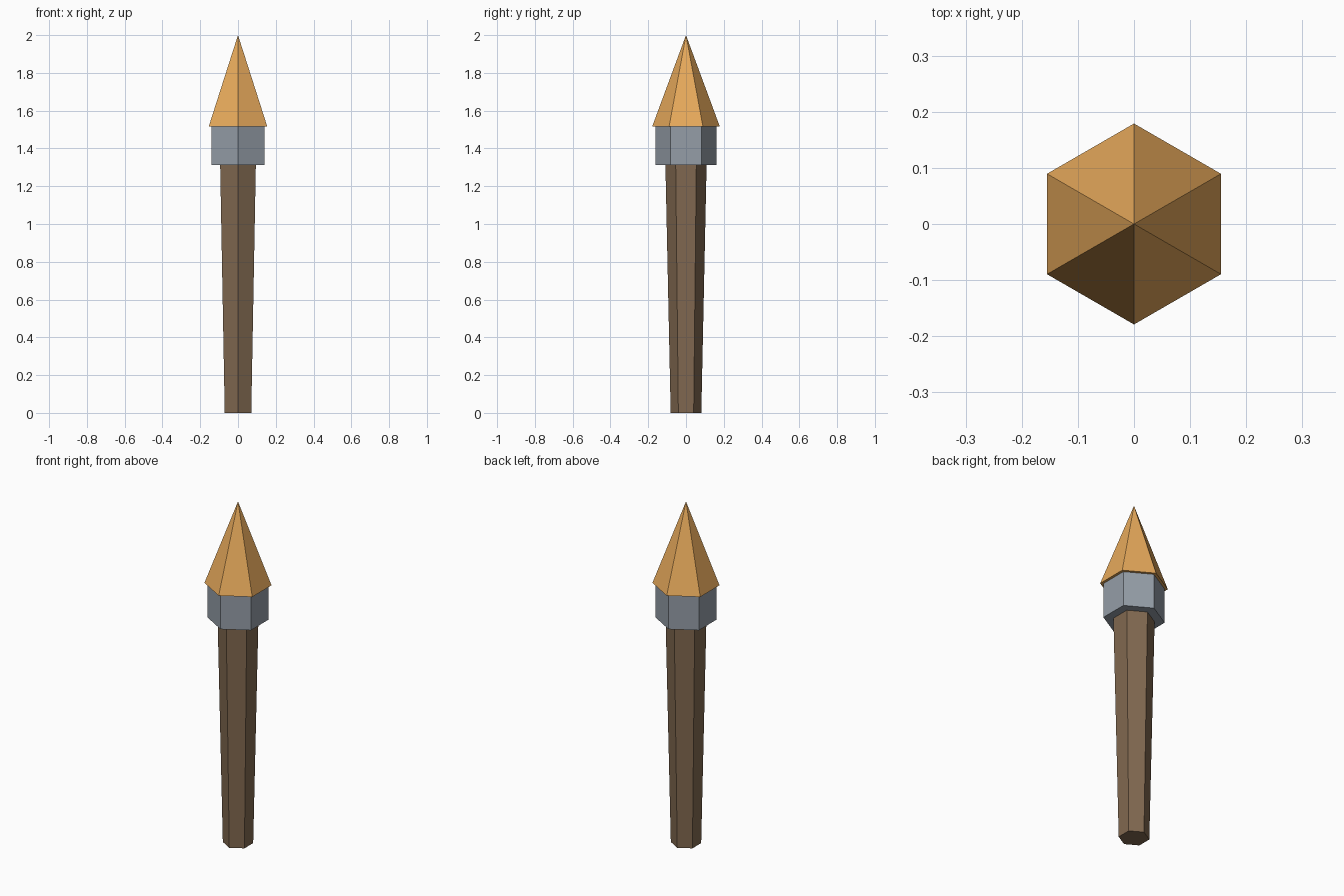
import bpy
import bmesh
from math import sin, cos, pi

if "Cube" in bpy.data.objects:
    bpy.data.objects.remove(bpy.data.objects["Cube"])

SIDES = 6


def material(name, color):
    mat = bpy.data.materials.new(name)
    mat.diffuse_color = (*color, 1.0)
    mat.use_nodes = True
    mat.node_tree.nodes["Principled BSDF"].inputs["Base Color"].default_value = mat.diffuse_color
    return mat


def hex_part(name, z0, r0, z1, r1, mat):
    """Closed six-sided frustum with corners on the y axis; r1 = 0 makes a point."""
    bm = bmesh.new()

    def ring(r, z):
        return [bm.verts.new((r * sin(2 * pi * i / SIDES), r * cos(2 * pi * i / SIDES), z))
                for i in range(SIDES)]

    low = ring(r0, z0)
    bm.faces.new(low)
    if r1 > 0:
        high = ring(r1, z1)
        bm.faces.new(high)
    else:
        high = [bm.verts.new((0, 0, z1))] * SIDES
    for i in range(SIDES):
        j = (i + 1) % SIDES
        corners = [low[i], low[j], high[j]]
        if r1 > 0:
            corners.append(high[i])
        bm.faces.new(corners)
    bmesh.ops.recalc_face_normals(bm, faces=bm.faces)
    mesh = bpy.data.meshes.new(name)
    bm.to_mesh(mesh)
    bm.free()
    mesh.materials.append(mat)
    obj = bpy.data.objects.new(name, mesh)
    bpy.context.collection.objects.link(obj)
    return obj


wood = material("wood", (0.22, 0.14, 0.08))
metal = material("metal", (0.30, 0.34, 0.39))
fire = material("fire", (0.80, 0.40, 0.105))

# Tapered wooden handle, wider at the top
hex_part("handle", 0.0, 0.081, 1.313, 0.109, wood)
# Metal collar
hex_part("collar", 1.313, 0.162, 1.516, 0.162, metal)
# Pointed flame
hex_part("flame", 1.516, 0.179, 2.0, 0.0, fire)
